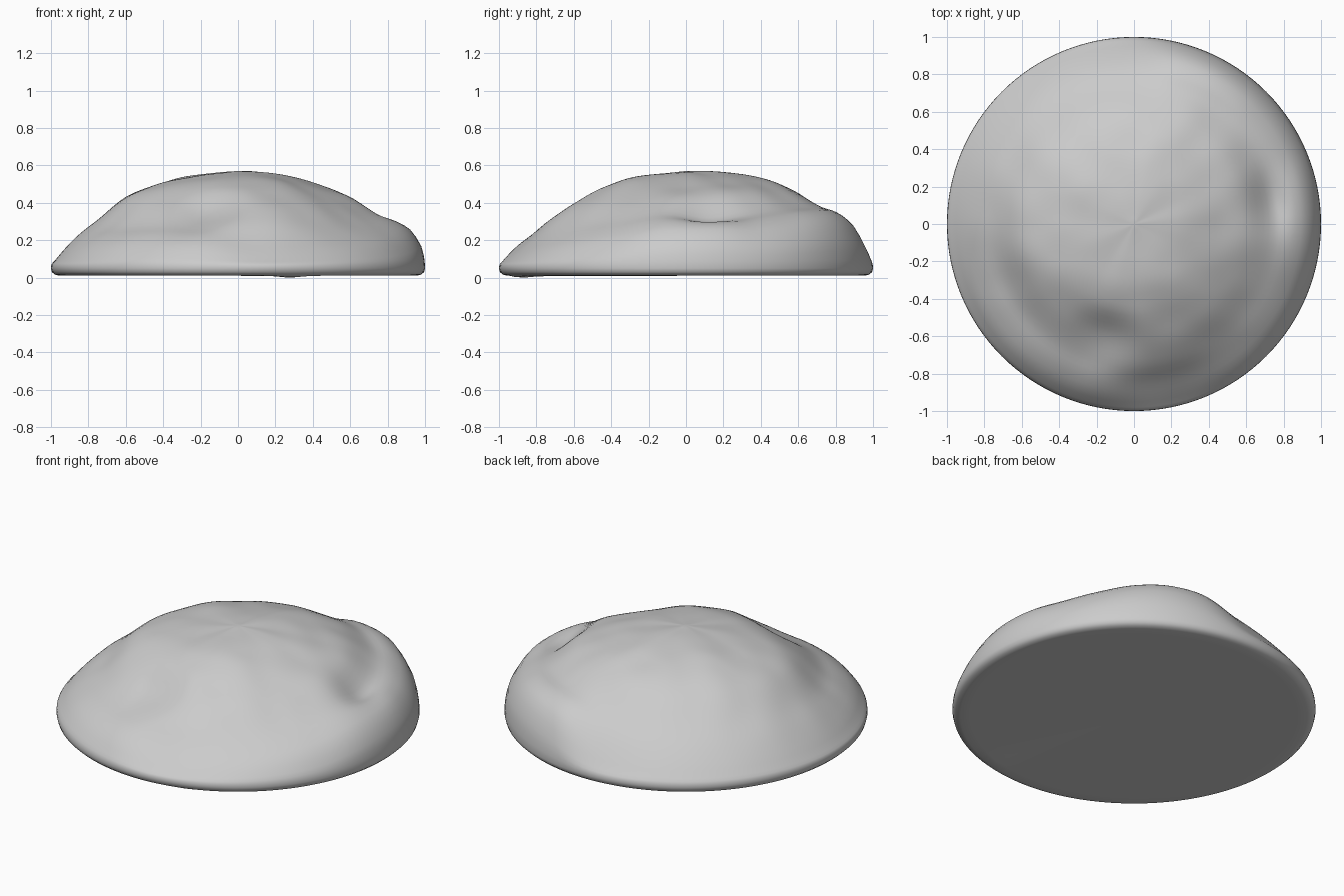
import bpy, bmesh, math
from mathutils import Vector, noise

if "Cube" in bpy.data.objects:
    bpy.data.objects.remove(bpy.data.objects["Cube"])

# Radial height profiles: compass angle -> heights at RADII
RADII = [0, .25, .45, .6, .75, .85, .93, .98]
TOP = .57
PROFILES = {
    8: (.55, .49, .43, .30, .295, .25, .17),
    28: (.55, .50, .45, .345, .305, .245, .165),
    57: (.56, .52, .46, .38, .355, .295, .195),
    75: (.56, .52, .46, .38, .34, .27, .17),
    92: (.555, .51, .45, .34, .26, .17, .10),
    120: (.555, .505, .435, .315, .235, .155, .095),
    150: (.55, .505, .435, .315, .235, .155, .095),
    180: (.54, .495, .43, .31, .23, .15, .09),
    205: (.54, .49, .42, .28, .215, .15, .09),
    235: (.535, .475, .38, .28, .225, .165, .105),
    255: (.54, .475, .345, .27, .22, .16, .10),
    278: (.54, .48, .40, .30, .20, .13, .085),
    310: (.54, .48, .395, .285, .215, .155, .10),
    333: (.54, .475, .40, .305, .25, .19, .12),
    352: (.545, .48, .43, .34, .30, .24, .16),
}


def smooth_interp(xs, ys, x):
    """Cubic Hermite curve through uneven points."""
    i = max(k for k in range(len(xs) - 1) if xs[k] <= x or k == 0)

    def tangent(k):
        a, b = max(k - 1, 0), min(k + 1, len(xs) - 1)
        return (ys[b] - ys[a]) / (xs[b] - xs[a])
    h = xs[i + 1] - xs[i]
    t = (x - xs[i]) / h
    return ((2*t**3 - 3*t**2 + 1) * ys[i] + (t**3 - 2*t**2 + t) * h * tangent(i)
            + (3*t**2 - 2*t**3) * ys[i + 1] + (t**3 - t**2) * h * tangent(i + 1))


angles = sorted(PROFILES)
wrapped = [a - 360 for a in angles[-2:]] + angles + [a + 360 for a in angles[:2]]


def profile_at(deg):
    return [TOP] + [smooth_interp(wrapped, [PROFILES[a % 360][k] for a in wrapped], deg)
                    for k in range(7)]


SEG, STEPS = 128, 34
bm = bmesh.new()
columns = []
for s in range(SEG):
    deg = 360 * s / SEG
    c, sn = math.cos(math.radians(deg)), math.sin(math.radians(deg))
    prof = profile_at(deg)
    pts = []
    # Weathered upper surface
    for k in range(1, STEPS + 1):
        r = .98 * k / STEPS
        bump = noise.noise(Vector((r*c*5, r*sn*5, 3))) * .01 * min(1, r*3) * (1 - r**4)
        pts.append((r, smooth_interp(RADII, prof, r) + bump))
    # Rounded rim and flat underside
    edge = pts[-1][1]
    pts += [(.992, .06 + .6 * (edge - .06)), (.998, .06 + .25 * (edge - .06)),
            (1, .05), (.995, .03), (.98, .016), (.955, .01), (.9, .01), (.83, .01)]
    col = []
    for j, (r, z) in enumerate(pts):
        if j >= STEPS + 5:  # slight sag under the front edge
            z -= .01 * math.exp(-((r*c - .28)**2 + (r*sn + .87)**2) / .006)
        col.append(bm.verts.new((r*c, r*sn, z)))
    columns.append(col)

peak = bm.verts.new((0, 0, TOP))
base = bm.verts.new((0, 0, .01))
for s in range(SEG):
    a, b = columns[s], columns[(s + 1) % SEG]
    bm.faces.new((peak, a[0], b[0]))
    for j in range(len(a) - 1):
        bm.faces.new((a[j], a[j + 1], b[j + 1], b[j]))
    bm.faces.new((base, b[-1], a[-1]))
bmesh.ops.recalc_face_normals(bm, faces=bm.faces)

mesh = bpy.data.meshes.new("rock_mound")
bm.to_mesh(mesh)
bm.free()
rock = bpy.data.objects.new("rock_mound", mesh)
bpy.context.collection.objects.link(rock)
for p in mesh.polygons:
    p.use_smooth = True
